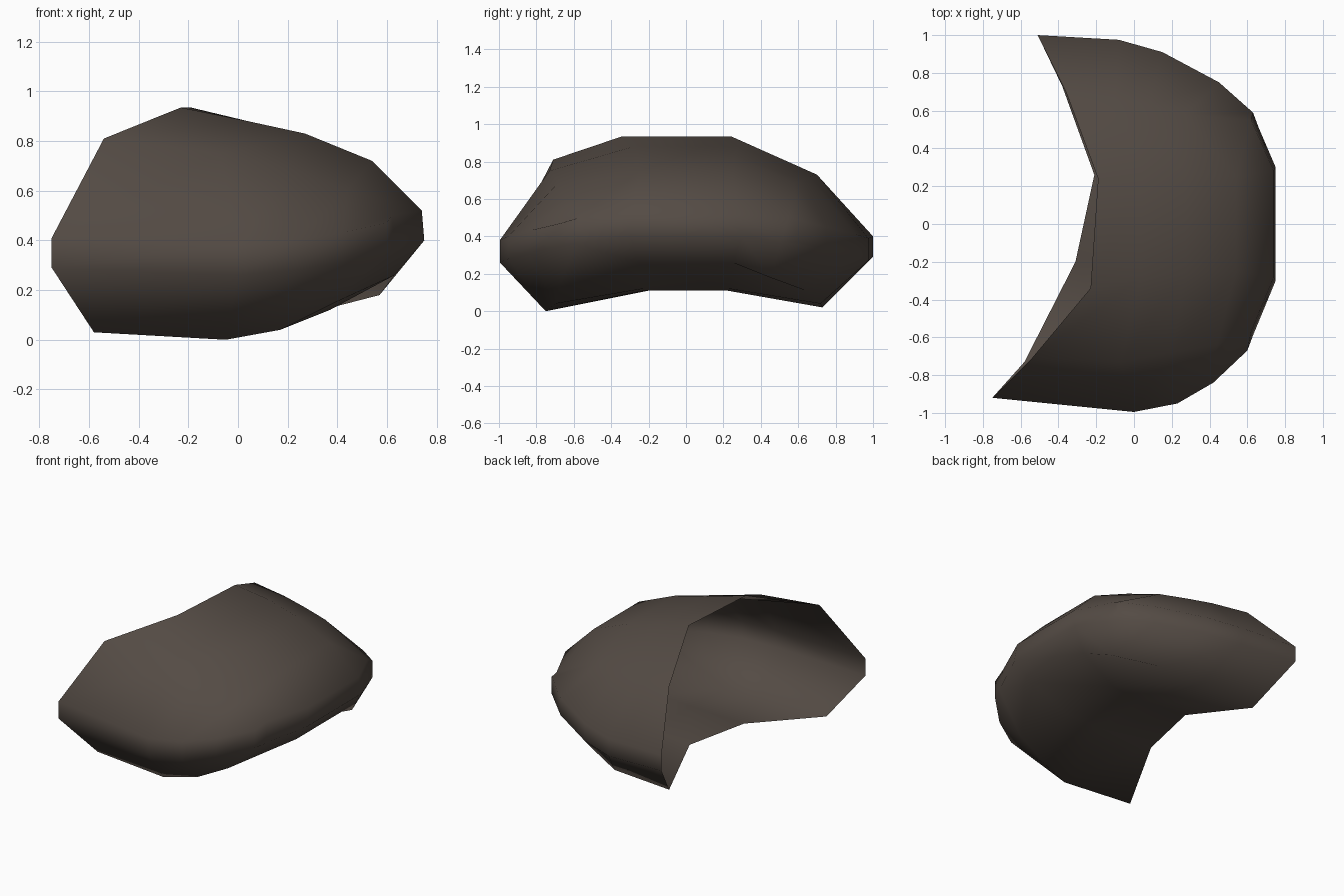
import bpy, bmesh

if "Cube" in bpy.data.objects:
    bpy.data.objects.remove(bpy.data.objects["Cube"])

# Opening rim of the crescent shell, starting at the front horn
RIM = [(-.75, -.92, .41), (-.54, -.71, .81), (-.23, -.34, .935), (-.19, .24, .935),
       (-.36, .70, .73), (-.51, 1.0, .40), (-.51, 1.0, .29), (-.38, .73, .02),
       (-.21, .26, .11), (-.31, -.20, .11), (-.58, -.73, .03), (-.75, -.92, .29)]

# Lines sweeping outward from the rim: four points each
FRONT_EDGE = [(0, -.995, .38), (.23, -.95, .40), (.42, -.84, .43), (.60, -.67, .47)]
FRONT_TOP = [(-.07, -.73, .75), (.20, -.68, .69), (.44, -.64, .605), (.62, -.57, .50)]
TOP = [(.04, .28, .88), (.27, .26, .83), (.54, .25, .72), (.74, .28, .52)]
BACK_TOP = [(-.10, .66, .72), (.08, .63, .70), (.27, .58, .685), (.62, .55, .51)]
BACK_EDGE = [(-.08, .975, .39), (.15, .91, .41), (.45, .75, .45), (.63, .59, .49)]
BACK_LOW = [(.05, .72, .04), (.30, .64, .11), (.57, .45, .18), (.66, .51, .37)]
LOW = [(.12, .22, .11), (.37, .23, .12), (.63, .25, .26), (.75, .30, .40)]
FRONT_LOW = [(-.05, -.75, 0), (.17, -.70, .04), (.39, -.67, .15), (.63, -.59, .36)]


def mirror(line):
    return [(x, -y, z) for x, y, z in line]


def lower(line):
    return [(x, y, z - .12) for x, y, z in line]


LINES = [FRONT_EDGE, FRONT_TOP, mirror(TOP), TOP, BACK_TOP, BACK_EDGE,
         lower(BACK_EDGE), BACK_LOW, LOW, mirror(LOW), FRONT_LOW, lower(FRONT_EDGE)]

bm = bmesh.new()
rings = [[bm.verts.new(p) for p in RIM]]
for k in range(4):
    rings.append([bm.verts.new(line[k]) for line in LINES])

# Side bands, leaving the concave side open
for a, b in zip(rings, rings[1:]):
    for i in range(12):
        j = (i + 1) % 12
        bm.faces.new((a[i], a[j], b[j], b[i]))
# Outer end strip
end = rings[-1]
for i in range(5):
    bm.faces.new((end[i], end[i + 1], end[10 - i], end[11 - i]))

# Normals point outward (+x at the end strip)
bmesh.ops.recalc_face_normals(bm, faces=bm.faces)
bm.faces.ensure_lookup_table()
bm.normal_update()
if bm.faces[-3].normal.x < 0:
    bmesh.ops.reverse_faces(bm, faces=bm.faces)
for f in bm.faces:
    f.smooth = True

mesh = bpy.data.meshes.new("crescent_shell")
bm.to_mesh(mesh)
bm.free()
mat = bpy.data.materials.new("dark brown")
mat.diffuse_color = (.088, .07, .058, 1)
mat.use_nodes = True
mat.node_tree.nodes["Principled BSDF"].inputs["Base Color"].default_value = mat.diffuse_color
mesh.materials.append(mat)
shell = bpy.data.objects.new("crescent_shell", mesh)
bpy.context.collection.objects.link(shell)
